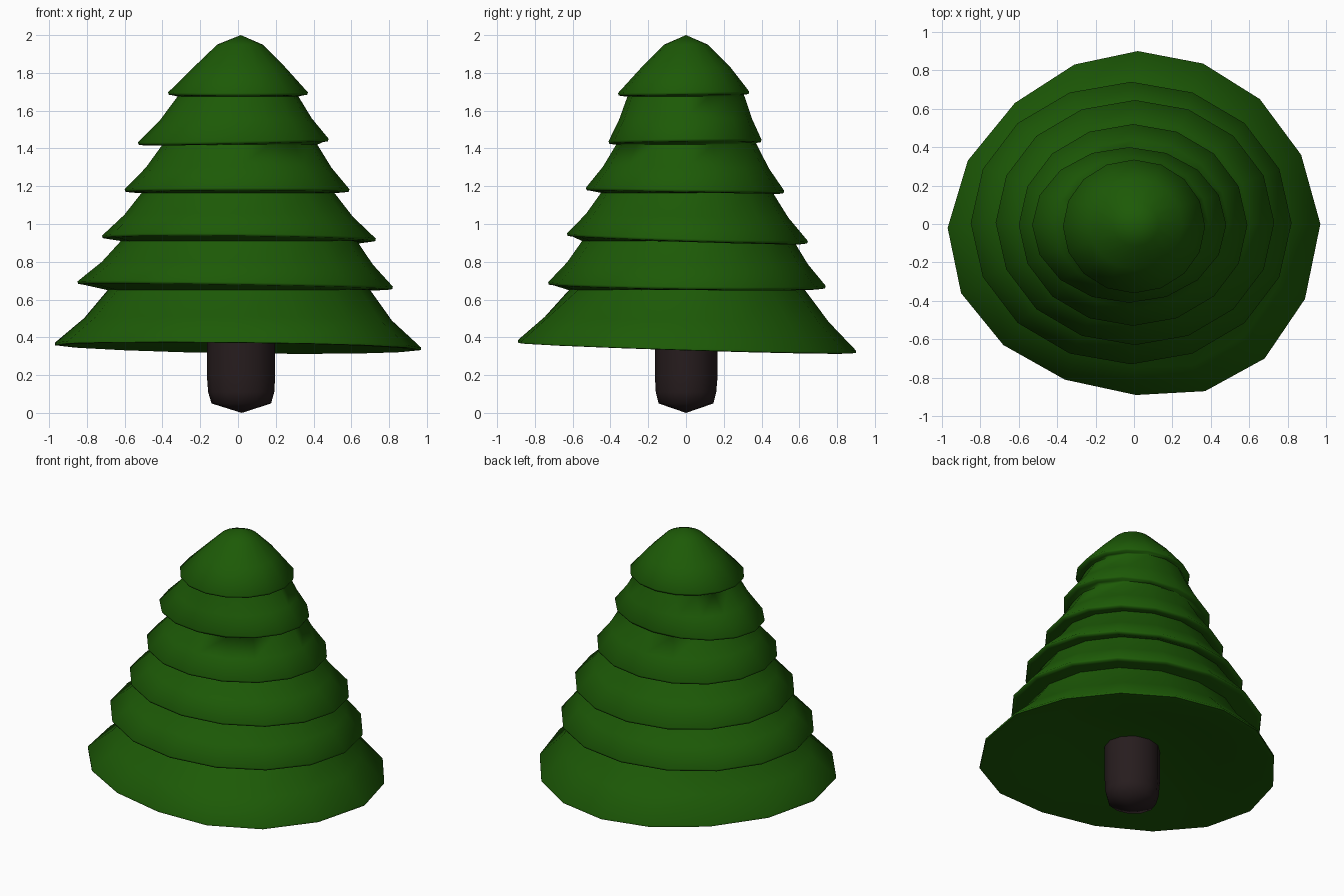
import bpy, bmesh, math

if "Cube" in bpy.data.objects:
    bpy.data.objects.remove(bpy.data.objects["Cube"])


def material(name, col):
    m = bpy.data.materials.new(name)
    m.diffuse_color = (*col, 1)
    m.use_nodes = True
    m.node_tree.nodes["Principled BSDF"].inputs["Base Color"].default_value = m.diffuse_color
    return m


# Uneven outline of the lowest tier, seen from above
SKIRT = [(.97, 0), (.87, .36), (.655, .65), (.36, .835), (.02, .90), (-.31, .83),
         (-.62, .63), (-.865, .33), (-.97, -.02), (-.90, -.36), (-.68, -.63),
         (-.36, -.81), (.01, -.89), (.37, -.87), (.68, -.70), (.89, -.39)]


def ellipse(x0, x1, y0, y1, z, tx, ty, sides):
    pts = []
    for i in range(sides):
        a = 2 * math.pi * i / sides
        c, s = math.cos(a), math.sin(a)
        pts.append(((x0 + x1) / 2 + (x1 - x0) / 2 * c,
                    (y0 + y1) / 2 + (y1 - y0) / 2 * s, z + tx * c + ty * s))
    return pts


def skirt(scale, z, tilt=1.0):
    return [(x * scale, y * scale, z - tilt * (.013 * x + .031 * y)) for x, y in SKIRT]


def loft(name, rings, bottom, top, mat, angle):
    """Skin stacked rings of points and close both ends to a point."""
    bm = bmesh.new()
    loops = [[bm.verts.new(p) for p in r] for r in rings]
    lo, hi = bm.verts.new(bottom), bm.verts.new(top)
    sides = len(rings[0])
    for i in range(sides):
        j = (i + 1) % sides
        bm.faces.new((lo, loops[0][j], loops[0][i]))
        bm.faces.new((hi, loops[-1][i], loops[-1][j]))
        for a, b in zip(loops, loops[1:]):
            bm.faces.new((a[i], a[j], b[j], b[i]))
    bmesh.ops.recalc_face_normals(bm, faces=bm.faces)
    me = bpy.data.meshes.new(name)
    bm.to_mesh(me)
    bm.free()
    ob = bpy.data.objects.new(name, me)
    bpy.context.collection.objects.link(ob)
    me.materials.append(mat)
    bpy.context.view_layer.objects.active = ob
    ob.select_set(True)
    bpy.ops.object.shade_smooth_by_angle(angle=math.radians(angle))
    ob.select_set(False)


green = material("needle green", (0.012, 0.102, 0.002))
brown = material("dark bark", (0.020, 0.012, 0.013))

N = 16
# Lowest tier: hollow underside, thin lip, flared skirt
rings = [skirt(.25, .430, 0), skirt(.6, .408, .3), skirt(.97, .343), skirt(1, .345),
         skirt(1, .358), skirt(.84, .495, .5),
         ellipse(-.69, .70, -.62, .63, .65, 0, 0, N)]

# Upper tiers: rim extents, rim height, tilt, and the neck the tier narrows to
tiers = [
    ((-0.85, 0.82, -0.73, 0.74, 0.675, -0.014, -0.010), (-0.62, 0.63, -0.55, 0.57, 0.91)),
    ((-0.72, 0.73, -0.63, 0.645, 0.923, -0.008, -0.020), (-0.51, 0.51, -0.45, 0.46, 1.165)),
    ((-0.60, 0.59, -0.53, 0.52, 1.177, 0.0, -0.008), (-0.40, 0.42, -0.37, 0.375, 1.42)),
    ((-0.53, 0.48, -0.41, 0.40, 1.435, 0.009, 0.004), (-0.32, 0.32, -0.31, 0.31, 1.675)),
    ((-0.37, 0.37, -0.36, 0.335, 1.69, 0.0, 0.004), None),
]
for rim, neck in tiers:
    x0, x1, y0, y1, z, tx, ty = rim
    d = .03
    rings.append(ellipse(x0 + d, x1 - d, y0 + d, y1 - d, z - .010, tx, ty, N))
    rings.append(ellipse(x0 + .004, x1 - .004, y0 + .004, y1 - .004, z - .006, tx, ty, N))
    rings.append(ellipse(x0, x1, y0, y1, z + .007, tx, ty, N))
    if neck:
        mid = [a + (b - a) * .56 for a, b in zip(rim[:4], neck[:4])]
        rings.append(ellipse(*mid, z + (neck[4] - z) * .5, tx / 2, ty / 2, N))
        rings.append(ellipse(*neck, 0, 0, N))
# Rounded crown
rings.append(ellipse(-.235, .25, -.235, .235, 1.83, 0, 0, N))
rings.append(ellipse(-.11, .13, -.115, .115, 1.95, 0, 0, N))
loft("foliage", rings, (0, 0, .435), (.015, 0, 2.0), green, 85)

# Trunk with a rounded foot
trunk = [ellipse(*r, 0, 0, 12) for r in (
    (-.14, .175, -.145, .145, .05), (-.158, .192, -.16, .16, .11),
    (-.165, .197, -.165, .168, .20), (-.165, .197, -.165, .168, .48))]
loft("trunk", trunk, (.02, 0, 0), (.02, 0, .48), brown, 60)
